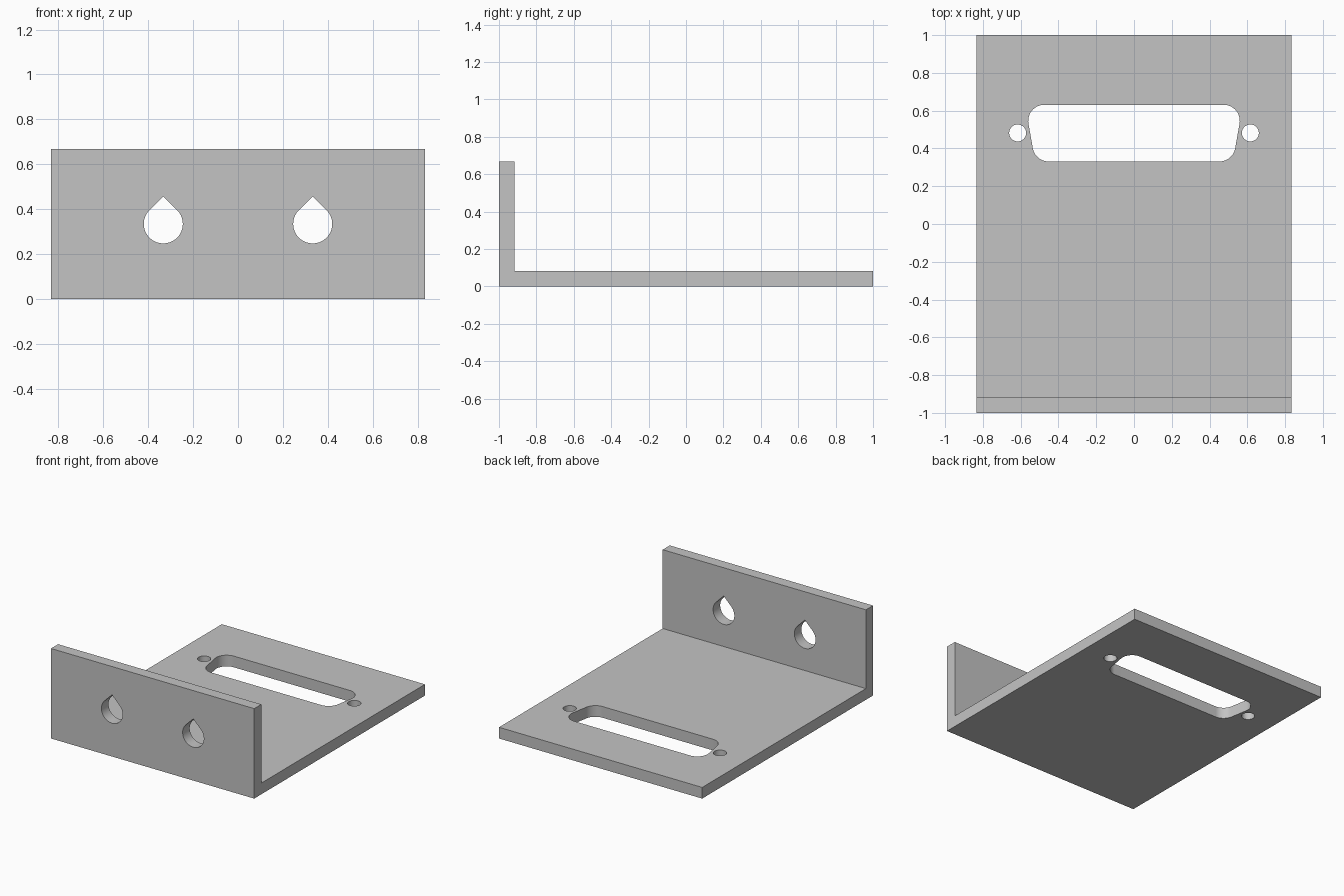
import bpy
import bmesh
from math import cos, sin, pi, radians, sqrt
from mathutils import Vector

if "Cube" in bpy.data.objects:
    bpy.data.objects.remove(bpy.data.objects["Cube"], do_unlink=True)

HALF_W, HALF_L, HEIGHT, THICK = 0.833, 1.0, 0.667, 0.083

grey = bpy.data.materials.new("plain grey")
grey.use_nodes = True
grey.diffuse_color = (0.55, 0.55, 0.55, 1)
grey.node_tree.nodes["Principled BSDF"].inputs["Base Color"].default_value = (0.55, 0.55, 0.55, 1)


def prism(name, outline, offset):
    """Extrude a closed 3D outline along an offset vector."""
    bm = bmesh.new()
    face = bm.faces.new([bm.verts.new(p) for p in outline])
    top = bmesh.ops.extrude_face_region(bm, geom=[face])["geom"]
    bmesh.ops.translate(bm, vec=offset, verts=[v for v in top if isinstance(v, bmesh.types.BMVert)])
    bmesh.ops.recalc_face_normals(bm, faces=bm.faces)
    mesh = bpy.data.meshes.new(name)
    bm.to_mesh(mesh)
    bm.free()
    mesh.materials.append(grey)
    obj = bpy.data.objects.new(name, mesh)
    bpy.context.collection.objects.link(obj)
    return obj


def arc(cx, cy, r, start, end, steps):
    angles = [radians(start + (end - start) * i / steps) for i in range(steps + 1)]
    return [(cx + r * cos(a), cy + r * sin(a)) for a in angles]


# L-shaped bracket: base plate with an upright front wall
profile = [(-HALF_L, 0), (HALF_L, 0), (HALF_L, THICK), (THICK - HALF_L, THICK),
           (THICK - HALF_L, HEIGHT), (-HALF_L, HEIGHT)]
bracket = prism("bracket", [(-HALF_W, y, z) for y, z in profile], Vector((2 * HALF_W, 0, 0)))

cutters = []
through_base = Vector((0, 0, 0.3))
through_wall = Vector((0, 0.3, 0))

for side in (-1, 1):
    # Teardrop holes in the wall
    x, z, r = side * 0.333, 0.334, 0.087
    drop = arc(x, z, r, 135, 405, 48) + [(x, z + r * sqrt(2))]
    cutters.append(prism("teardrop_cutter", [(a, -1.1, b) for a, b in drop], through_wall))
    # Round screw holes beside the slot
    ring = arc(side * 0.616, 0.482, 0.045, 0, 360, 32)[:-1]
    cutters.append(prism("screw_cutter", [(a, b, -0.1) for a, b in ring], through_base))

# Tapered connector slot with rounded corners
R, SLANT = 0.085, 10
half = arc(0.452, 0.416, R, -90, -SLANT, 12) + arc(0.475, 0.546, R, -SLANT, 90, 14)
slot = half + [(-x, y) for x, y in reversed(half)]
cutters.append(prism("slot_cutter", [(x, y, -0.1) for x, y in slot], through_base))

# Cut the openings, then discard the cutters
bpy.context.view_layer.objects.active = bracket
for cutter in cutters:
    mod = bracket.modifiers.new("opening", "BOOLEAN")
    mod.operation = "DIFFERENCE"
    mod.solver = "EXACT"
    mod.object = cutter
    bpy.ops.object.modifier_apply(modifier=mod.name)
    bpy.data.objects.remove(cutter, do_unlink=True)

# Smooth the hole walls, keep the edges crisp
bpy.ops.object.select_all(action="DESELECT")
bracket.select_set(True)
bpy.ops.object.shade_smooth_by_angle(angle=pi / 6)
